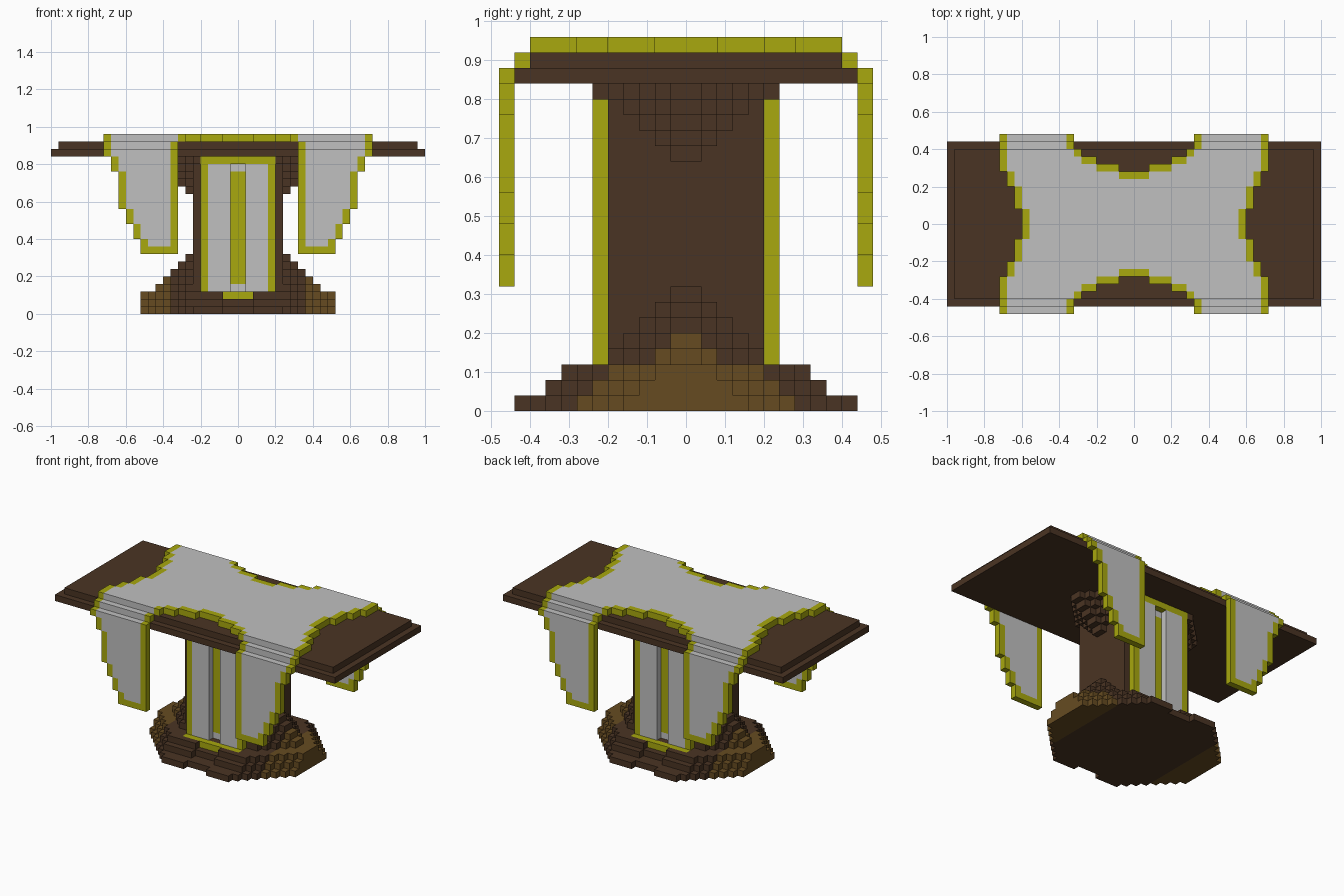
import bpy, bmesh, math
from mathutils import Vector

U = 0.04  # block size

cube = bpy.data.objects.get("Cube")
if cube:
    bpy.data.objects.remove(cube, do_unlink=True)


def material(name, srgb):
    lin = [((c / 255 + 0.055) / 1.055) ** 2.4 if c > 10 else c / 255 / 12.92 for c in srgb]
    m = bpy.data.materials.new(name)
    m.use_nodes = True
    m.diffuse_color = (*lin, 1)
    m.node_tree.nodes["Principled BSDF"].inputs["Base Color"].default_value = (*lin, 1)
    return m


DARK, LIGHT, WHITE, GOLD = range(4)
MATS = [material("dark_wood", (74, 52, 35)), material("light_wood", (102, 75, 33)),
        material("white_cloth", (192, 192, 192)), material("gold_trim", (168, 168, 14))]


def finish(name, bm):
    mesh = bpy.data.meshes.new(name)
    bm.to_mesh(mesh)
    bm.free()
    for m in MATS:
        mesh.materials.append(m)
    ob = bpy.data.objects.new(name, mesh)
    bpy.context.collection.objects.link(ob)
    return ob


def box(name, hx, hy, z0, z1, mat):
    bm = bmesh.new()
    bmesh.ops.create_cube(bm, size=1)
    for v in bm.verts:
        v.co = (v.co.x * 2 * hx, v.co.y * 2 * hy, z0 + (v.co.z + 0.5) * (z1 - z0))
    for f in bm.faces:
        f.material_index = mat
    return finish(name, bm)


def blocks(name, quarter):
    """Mirror a quarter {(i, j, k): colour} in x and y and skin its outer faces."""
    cells = {}
    for (i, j, k), c in quarter.items():
        for x in (i, -1 - i):
            for y in (j, -1 - j):
                cells[x, y, k] = c
    bm = bmesh.new()
    verts = {}

    def corner(p):
        p = tuple(p)
        if p not in verts:
            verts[p] = bm.verts.new(Vector(p) * U)
        return verts[p]

    for cell, c in cells.items():
        for axis in range(3):
            a, b = (axis + 1) % 3, (axis + 2) % 3
            for side in (0, 1):
                nb = list(cell)
                nb[axis] += 2 * side - 1
                if tuple(nb) in cells:
                    continue
                ring = []
                for da, db in ((0, 0), (1, 0), (1, 1), (0, 1)):
                    p = list(cell)
                    p[axis] += side
                    p[a] += da
                    p[b] += db
                    ring.append(corner(p))
                f = bm.faces.new(ring if side else ring[::-1])
                f.material_index = c
    # merge flat neighbours of one colour
    bmesh.ops.dissolve_limit(bm, angle_limit=math.radians(1), verts=bm.verts[:],
                             edges=bm.edges[:], delimit={'MATERIAL'})
    return finish(name, bm)


# Table top: two stepped boards
box("table_board_lower", 1.0, 0.44, 0.84, 0.88, DARK)
box("table_board_upper", 0.96, 0.40, 0.88, 0.92, DARK)

# Cloth: rows run from the middle of the table to the hem of the drape
outer = [15] * 2 + [16] * 3 + [17] * 2 + [18] * 5 + [17] * 2 + [16] * 5 + [15] * 2 + [14] * 2 + [13] * 2
inner = [0] * 7 + [2, 5, 7] + [8] * 15


def in_cloth(i, r):
    r = max(r, -1 - r)
    return i < 0 or (r < len(outer) and inner[r] <= i < outer[r])


def cloth_present(i, r):
    return in_cloth(max(i, -1 - i), r)


cloth = {}
for r in range(len(outer)):
    for i in range(inner[r], outer[r]):
        edge = not all(cloth_present(*n) for n in ((i - 1, r), (i + 1, r), (i, r - 1), (i, r + 1)))
        if r < 10:
            pos = (i, r, 23)            # on the table
        elif r == 10:
            pos = (i, 10, 22)           # step over the rim
        else:
            pos = (i, 11, 21 - (r - 11))  # hanging
        cloth[pos] = GOLD if edge else WHITE
blocks("table_cloth", cloth)

# Pillar core, with a coloured channel down the middle of front and back
pillar = {}
for k in range(3, 21):
    for i in range(6):
        for j in range(5):
            c = DARK
            if j == 4 and i == 0:
                c = GOLD if 4 <= k < 19 else WHITE
            pillar[i, j, k] = c
pillar[5, 5, 20] = DARK
# Stepped brackets on both sides, under the table
for step in range(5):
    for d in range(step + 1):
        for j in range(step - d + 1):
            pillar[6 + d, j, 16 + step] = DARK
blocks("pillar", pillar)

# Cloth panels on the pillar's front and back, split by the channel
panel = {}
for k in range(3, 21):
    for i in range(5):
        if i == 0 and k < 20:
            continue
        panel[i, 5, k] = GOLD if i == 4 or k == 20 else WHITE
blocks("pillar_panels", panel)

# Foot: three eight-sided tiers, then stepped buttresses up the sides
foot = {}
for k, depth in enumerate((11, 9, 8)):
    for i in range(13):
        for j in range(depth - (i < 2)):
            if i + j <= 15 - k:
                trim = k == 2 and i < 5 and j == 6
                foot[i, j, k] = GOLD if trim else LIGHT if i >= 9 else DARK
for step in range(5):
    for d in range(step + 1):
        for j in range(step - d + 1):
            foot[6 + d, j, 7 - step] = LIGHT if 6 + d >= 9 else DARK
blocks("foot", foot)
